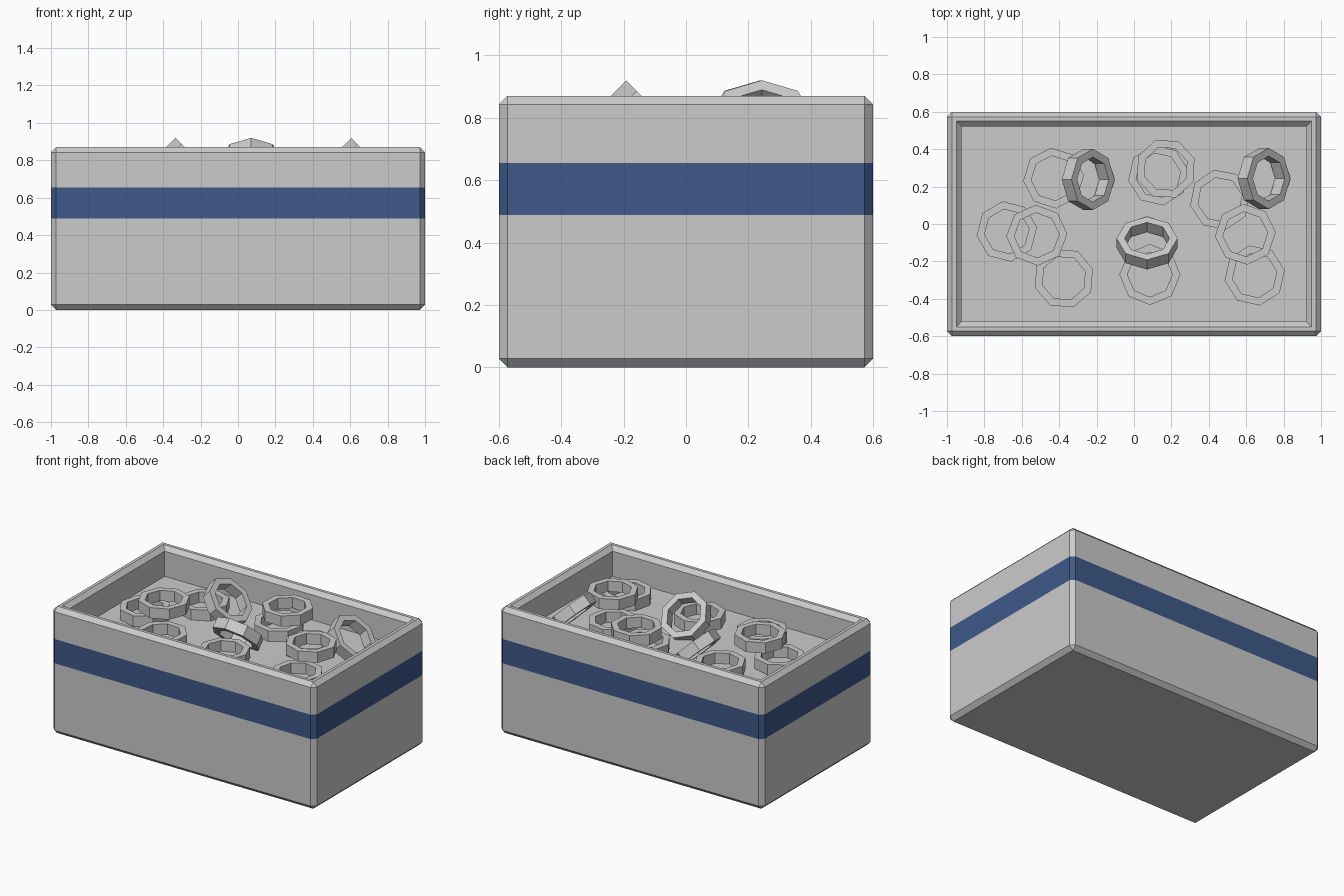
import bpy, bmesh
from math import radians, sin, cos, tau
from mathutils import Matrix

if "Cube" in bpy.data.objects:
    bpy.data.objects.remove(bpy.data.objects["Cube"])


def make_object(name, bm, mats=()):
    bmesh.ops.recalc_face_normals(bm, faces=bm.faces[:])
    me = bpy.data.meshes.new(name)
    bm.to_mesh(me)
    bm.free()
    for m in mats:
        me.materials.append(m)
    ob = bpy.data.objects.new(name, me)
    bpy.context.collection.objects.link(ob)
    return ob


# Crate: chamfered block with a shallow recess in the top
H, FLOOR, WALL = 0.87, 0.67, 0.11
grey = bpy.data.materials.new("grey")
grey.diffuse_color = (0.8, 0.8, 0.8, 1)
grey.use_nodes = True
grey.node_tree.nodes["Principled BSDF"].inputs["Base Color"].default_value = grey.diffuse_color
blue = bpy.data.materials.new("blue_band")
blue.diffuse_color = (0.05, 0.10, 0.25, 1)
blue.use_nodes = True
blue.node_tree.nodes["Principled BSDF"].inputs["Base Color"].default_value = blue.diffuse_color

bm = bmesh.new()
bmesh.ops.create_cube(bm, size=1, matrix=Matrix.Translation((0, 0, H / 2)) @ Matrix.Diagonal((2, 1.2, H, 1)))
chamfered = set(bm.edges)
top = max(bm.faces, key=lambda f: f.calc_center_median().z)
bmesh.ops.inset_region(bm, faces=[top], thickness=WALL)
chamfered |= set(top.edges)
rim = [e.verts[:] for e in top.edges]
ext = bmesh.ops.extrude_discrete_faces(bm, faces=[top])
for v in ext["faces"][0].verts:
    v.co.z = FLOOR
bm.edges.ensure_lookup_table()
# outer edges plus the inner rim edge; recess corners stay sharp
edges = []
for e in bm.edges:
    a, b = (v.co for v in e.verts)
    outer = all(abs(abs(c.x) - 1) < 1e-4 for c in (a, b))
    inner_rim = all(abs(c.z - H) < 1e-4 and abs(c.x) < 0.95 for c in (a, b))
    if outer or inner_rim:
        edges.append(e)
bmesh.ops.bevel(bm, geom=edges, offset=0.028, offset_type='OFFSET', segments=1,
                profile=0.5, affect='EDGES')

# Coloured band around the outside
LOW, HIGH = 0.488, 0.655
for z in (LOW, HIGH):
    bmesh.ops.bisect_plane(bm, geom=bm.verts[:] + bm.edges[:] + bm.faces[:],
                           plane_co=(0, 0, z), plane_no=(0, 0, 1))
for f in bm.faces:
    zs = [v.co.z for v in f.verts]
    if min(zs) > LOW - 1e-3 and max(zs) < HIGH + 1e-3:
        f.material_index = 1
make_object("crate", bm, (grey, blue))


# Eight-sided rings lying in the crate
def ring(name, x, y, z, spin=0, tilt_x=0, tilt_y=0, outer=0.163, inner=0.12, t=0.073):
    bm = bmesh.new()
    profile = ((outer, -t / 2), (outer, t / 2), (inner, t / 2), (inner, -t / 2))
    loops = [[bm.verts.new((r * cos(i * tau / 8), r * sin(i * tau / 8), h)) for r, h in profile]
             for i in range(8)]
    for i in range(8):
        a, b = loops[i], loops[(i + 1) % 8]
        for j in range(4):
            k = (j + 1) % 4
            bm.faces.new((a[j], b[j], b[k], a[k]))
    ob = make_object(name, bm)
    ob.location = (x, y, z)
    ob.rotation_euler = (radians(tilt_x), radians(tilt_y), radians(spin))


LOWER, UPPER = 0.71, 0.813
flat = [(-0.43, 0.245, LOWER, 5), (0.13, 0.26, LOWER, 10), (0.17, 0.295, UPPER, 20),
        (0.46, 0.13, LOWER, 12), (-0.68, -0.04, LOWER, 8), (-0.52, -0.06, UPPER, 2),
        (0.085, -0.27, LOWER, 0), (-0.375, -0.29, LOWER, 18), (0.595, -0.055, UPPER, 4),
        (0.645, -0.275, LOWER, 10)]
for i, (x, y, z, s) in enumerate(flat):
    ring(f"flat_ring_{i + 1}", x, y, z, s)

# Rings leaning at 45 degrees
ring("leaning_ring_1", -0.245, 0.238, 0.779, tilt_y=45)
ring("leaning_ring_2", 0.695, 0.243, 0.779, tilt_y=45)
ring("leaning_ring_3", 0.07, -0.102, 0.779, tilt_x=-45)
